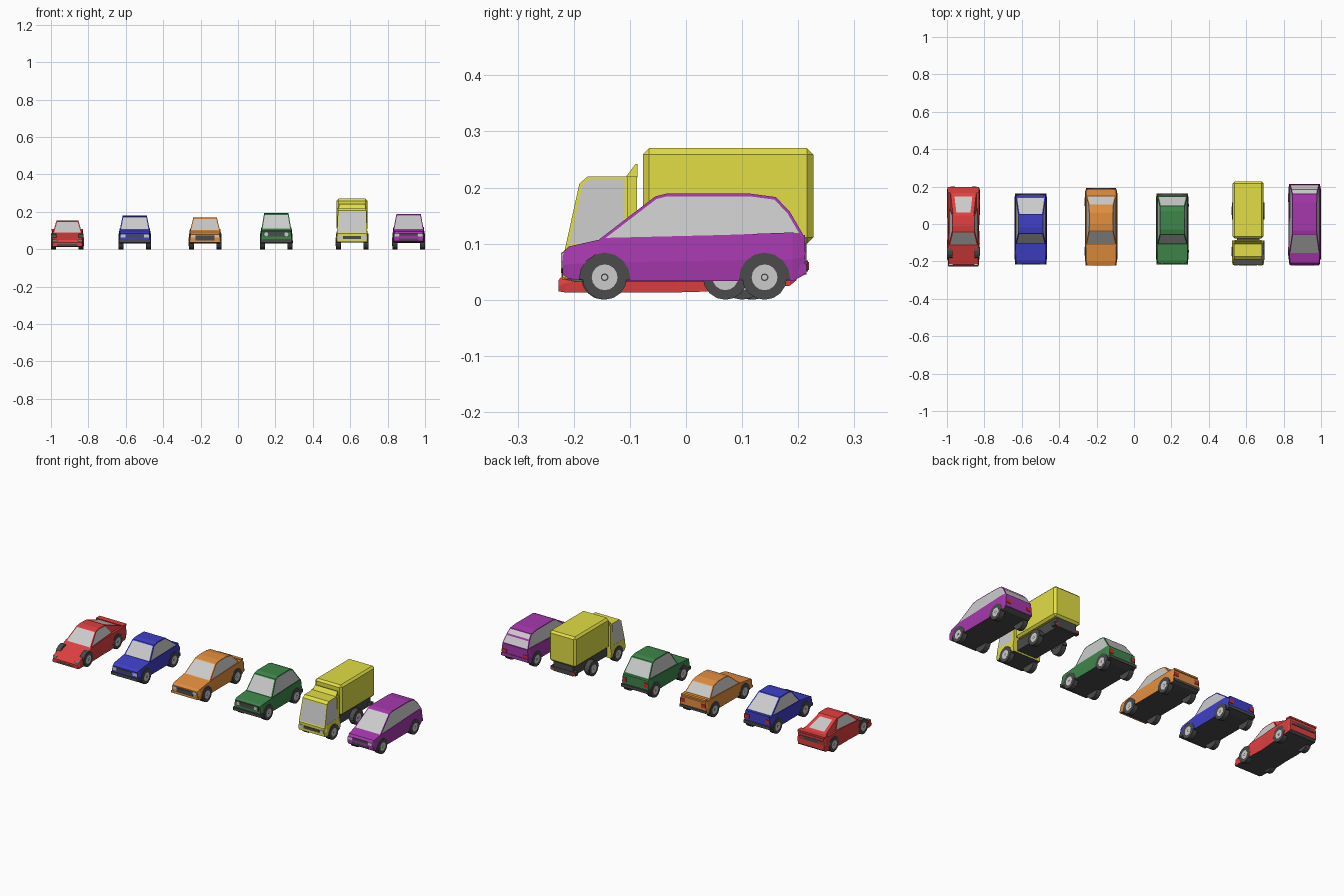
import bpy, bmesh, math
from mathutils import Vector

if "Cube" in bpy.data.objects:
    bpy.data.objects.remove(bpy.data.objects["Cube"])


def mat(name, r, g, b):
    m = bpy.data.materials.new(name)
    m.diffuse_color = (r, g, b, 1)
    m.use_nodes = True
    m.node_tree.nodes["Principled BSDF"].inputs["Base Color"].default_value = m.diffuse_color
    return m


RED, BLUE = mat("red", .75, .05, .05), mat("blue", .05, .05, .58)
ORANGE, GREEN = mat("orange", .78, .28, .05), mat("green", .05, .24, .07)
YELLOW, PURPLE = mat("yellow", .76, .73, .06), mat("purple", .38, .04, .42)
BLACK, GLASS = mat("black", .07, .07, .07), mat("glass", .8, .8, .8)
LAMP = mat("tail_lamp", .6, .03, .03)
HW = 0.0865


def finish(bm, name, *mats):
    bmesh.ops.recalc_face_normals(bm, faces=bm.faces)
    me = bpy.data.meshes.new(name)
    bm.to_mesh(me)
    bm.free()
    for m in mats:
        me.materials.append(m)
    ob = bpy.data.objects.new(name, me)
    bpy.context.collection.objects.link(ob)
    return ob


def box(name, m, cx, x, y, z, bevel=0):
    """Box from (min, max) ranges, x relative to the vehicle centre."""
    bm = bmesh.new()
    bmesh.ops.create_cube(bm, size=1)
    for v in bm.verts:
        v.co = Vector([r[0] if c < 0 else r[1] for c, r in zip(v.co, (x, y, z))])
        v.co.x += cx
    if bevel:
        bmesh.ops.bevel(bm, geom=bm.edges[:], offset=bevel, segments=1, affect='EDGES')
    return finish(bm, name, m)


def pair(name, m, cx, x, y, z):
    box("left_" + name, m, cx, (-x[1], -x[0]), y, z)
    box("right_" + name, m, cx, x, y, z)


def body(name, m, cx, stations):
    """Lower shell lofted along y from (y, bottom, top, width factor)."""
    bm = bmesh.new()
    rings = []
    for y, zb, zt, f in stations:
        w, zm = HW * f, zb + (zt - zb) * .45
        half = [(w * .97, zb), (w, zm), (w * .94, zt)]
        ring = half + [(-a, b) for a, b in reversed(half)]
        rings.append([bm.verts.new((cx + a, y, b)) for a, b in ring])
    for r, s in zip(rings, rings[1:]):
        for i in range(6):
            j = (i + 1) % 6
            f = bm.faces.new((r[i], r[j], s[j], s[i]))
            f.material_index = int(i == 5)
    bm.faces.new(rings[0])
    bm.faces.new(rings[-1])
    return finish(bm, name, m, BLACK)


def prism(name, m, cx, profile, w0, w1, glass=(), side_glass=False, t=.006):
    """Side profile spanned across x, narrowing from w0 (base) to w1 (top);
    the chosen faces get inset panes."""
    bm = bmesh.new()
    lo, hi = min(p[1] for p in profile), max(p[1] for p in profile)
    rows = []
    for s in (-1, 1):
        rows.append([bm.verts.new((cx + s * (w0 + (w1 - w0) * (z - lo) / (hi - lo)), y, z))
                     for y, z in profile])
    n = len(profile)
    sides = [bm.faces.new(r) for r in rows]
    edge = [bm.faces.new((rows[0][i], rows[0][(i + 1) % n],
                          rows[1][(i + 1) % n], rows[1][i])) for i in range(n)]
    bmesh.ops.recalc_face_normals(bm, faces=bm.faces)
    panes = [edge[i] for i in glass] + (sides if side_glass else [])
    if panes:
        bmesh.ops.inset_individual(bm, faces=panes, thickness=t, use_even_offset=True)
        for f in panes:
            f.material_index = 1
    return finish(bm, name, m, GLASS)


def disc(name, m, x0, x1, y, z, r, sides=16):
    """Cylinder with its axis along x."""
    bm = bmesh.new()
    bmesh.ops.create_cone(bm, cap_ends=True, segments=sides, radius1=r, radius2=r, depth=abs(x1 - x0))
    for v in bm.verts:
        a, b, c = v.co
        v.co = ((x0 + x1) / 2 + c, y + a, z + b)
    return finish(bm, name, m)


def wheels(car, cx, ys):
    for y, end in zip(ys, ("front", "rear")):
        for s, side in ((-1, "left"), (1, "right")):
            n = f"{car}_{end}_{side}_"
            disc(n + "tyre", BLACK, cx + s * .06, cx + s * .0872, y, .04, .04)
            disc(n + "hub", GLASS, cx + s * .08, cx + s * .0877, y, .04, .023)
            disc(n + "cap_ring", BLACK, cx + s * .08, cx + s * .0879, y, .04, .007, 10)
            disc(n + "cap", GLASS, cx + s * .08, cx + s * .088, y, .04, .0045, 10)
            # dark wheel arch, half a polygon flush with the body side
            arch = [(y + .046 * math.cos(a * math.pi / 8), .036 + .048 * math.sin(a * math.pi / 8))
                    for a in range(9)]
            prism(n + "arch", BLACK, cx + s * .073, arch, .0138, .0138)


def lamps(car, cx, yf, yr, zf, zr):
    pair(car + "_headlight", GLASS, cx, (.05, .076), (yf - .003, yf + .02), zf)
    pair(car + "_tail_lamp", LAMP, cx, (.05, .079), (yr - .02, yr + .003), zr)


# red mid-engined sports car
X = -.912
body("red_body", RED, X, [(-.227, .015, .035, .93), (-.215, .013, .05, .96), (-.105, .013, .09, 1.01),
                          (-.02, .013, .096, .97), (.05, .015, .1, 1.01), (.185, .025, .1, 1.01),
                          (.197, .035, .098, .96)])
prism("red_cabin", RED, X, [(-.115, .086), (-.04, .15), (-.01, .155), (.045, .153), (.085, .098)],
      .078, .058, (0,), True)
prism("red_engine_cover", RED, X, [(.03, .095), (.045, .152), (.165, .106), (.18, .095)],
      .072, .055, (1,), t=.019)
box("red_spoiler", RED, X, (-.084, .084), (.165, .197), (.1, .109))
box("red_tail_panel", BLACK, X, (-.072, .072), (.18, .199), (.066, .086))
box("red_lower_intake", BLACK, X, (-.055, .055), (-.2275, -.2), (.018, .028))
pair("red_tail_lamp", LAMP, X, (.045, .07), (.18, .2), (.069, .083))
pair("red_headlight", GLASS, X, (.056, .079), (-.222, -.2), (.038, .05))
wheels("red", X, (-.145, .115))

# blue hatchback
X = -.552
body("blue_body", BLUE, X, [(-.213, .035, .085, .93), (-.195, .032, .093, .98), (-.105, .032, .105, 1),
                            (.12, .032, .11, 1), (.157, .04, .1, .94)])
prism("blue_cabin", BLUE, X, [(-.107, .102), (-.05, .174), (-.02, .18), (.05, .178), (.147, .105)],
      .08, .065, (0, 3), True)
box("blue_hatch_lip", BLUE, X, (-.072, .072), (.13, .157), (.1, .11))
box("blue_front_bumper", BLACK, X, (-.083, .083), (-.217, -.19), (.036, .052))
box("blue_rear_bumper", BLACK, X, (-.083, .083), (.13, .163), (.04, .056))
box("blue_grille", BLACK, X, (-.045, .045), (-.215, -.2), (.062, .078))
lamps("blue", X, -.213, .157, (.063, .08), (.07, .09))
wheels("blue", X, (-.145, .1))

# orange coupe
X = -.176
body("orange_body", ORANGE, X, [(-.22, .038, .08, .93), (-.2, .032, .087, .98), (-.105, .032, .101, 1),
                                (.14, .032, .109, 1), (.175, .035, .108, .98), (.188, .042, .1, .94)])
prism("orange_cabin", ORANGE, X, [(-.112, .098), (-.035, .165), (0, .17), (.06, .17), (.1, .161), (.15, .107)],
      .08, .063, (0, 4), True)
box("orange_boot_lip", ORANGE, X, (-.075, .075), (.17, .188), (.104, .113))
box("orange_grille", BLACK, X, (-.05, .05), (-.223, -.2), (.048, .074))
box("orange_front_bumper", ORANGE, X, (-.083, .083), (-.221, -.2), (.036, .048))
box("orange_rear_bumper", BLACK, X, (-.081, .081), (.16, .192), (.042, .056))
lamps("orange", X, -.22, .188, (.062, .076), (.07, .09))
wheels("orange", X, (-.145, .12))

# green compact with round headlights
X = .205
body("green_body", GREEN, X, [(-.209, .036, .095, .94), (-.195, .032, .1, .98), (-.105, .032, .107, 1),
                              (.13, .032, .115, 1), (.155, .04, .108, .95)])
prism("green_cabin", GREEN, X, [(-.108, .105), (-.055, .188), (-.03, .195), (.07, .195), (.095, .188), (.148, .112)],
      .08, .065, (0, 4), True)
box("green_front_bumper", BLACK, X, (-.085, .085), (-.217, -.19), (.038, .054))
box("green_rear_bumper", BLACK, X, (-.085, .085), (.13, .163), (.04, .056))
box("green_grille", BLACK, X, (-.07, .07), (-.212, -.2), (.068, .092))
for s in (-1, 1):
    lamp = disc("green_round_headlight", GLASS, -.008, .008, 0, 0, .011, 12)
    lamp.rotation_euler.z = math.pi / 2
    lamp.location = (X + s * .054, -.207, .08)
pair("green_tail_lamp", LAMP, X, (.055, .079), (.14, .158), (.07, .094))
wheels("green", X, (-.145, .1))

# yellow box truck
X = .61
body("truck_lower_cab", YELLOW, X, [(-.22, .04, .085, .94), (-.205, .036, .1, .99), (-.087, .036, .1, 1)])
prism("truck_cab", YELLOW, X, [(-.218, .08), (-.19, .207), (-.175, .22), (-.104, .22), (-.104, .08)],
      .081, .075, (0,), True)
prism("truck_cab_back", YELLOW, X, [(-.104, .08), (-.104, .22), (-.087, .22), (-.087, .08)], .081, .081)
prism("truck_wind_deflector", YELLOW, X, [(-.108, .218), (-.09, .242), (-.086, .242), (-.086, .218)], .072, .07)
box("truck_cargo_box", YELLOW, X, (-.083, .083), (-.077, .227), (.1, .27), .011)
box("truck_chassis", BLACK, X, (-.06, .06), (-.2, .215), (.045, .102))
box("truck_rear_bar", BLACK, X, (-.078, .078), (.195, .217), (.05, .07))
box("truck_grille", BLACK, X, (-.048, .048), (-.223, -.2), (.055, .07))
pair("truck_headlight", GLASS, X, (.052, .076), (-.223, -.2), (.055, .072))
pair("truck_tail_lamp", LAMP, X, (.055, .075), (.2, .219), (.053, .067))
wheels("truck", X, (-.147, .07))

# purple people carrier
X = .912
body("purple_body", PURPLE, X, [(-.22, .045, .083, .92), (-.209, .037, .095, .95), (-.155, .033, .107, 1),
                                (.19, .033, .12, 1), (.212, .045, .115, .95)])
prism("purple_cabin", PURPLE, X, [(-.158, .105), (-.055, .184), (-.035, .189), (.115, .189),
                                  (.16, .183), (.185, .157), (.21, .114)],
      .081, .065, (0, 4, 5), True, .005)
box("purple_grille", BLACK, X, (-.045, .045), (-.222, -.2), (.07, .084))
box("purple_lower_intake", BLACK, X, (-.05, .05), (-.221, -.2), (.048, .057))
box("purple_rear_bumper", PURPLE, X, (-.083, .083), (.19, .215), (.046, .064))
lamps("purple", X, -.22, .212, (.068, .083), (.068, .085))
wheels("purple", X, (-.145, .14))
